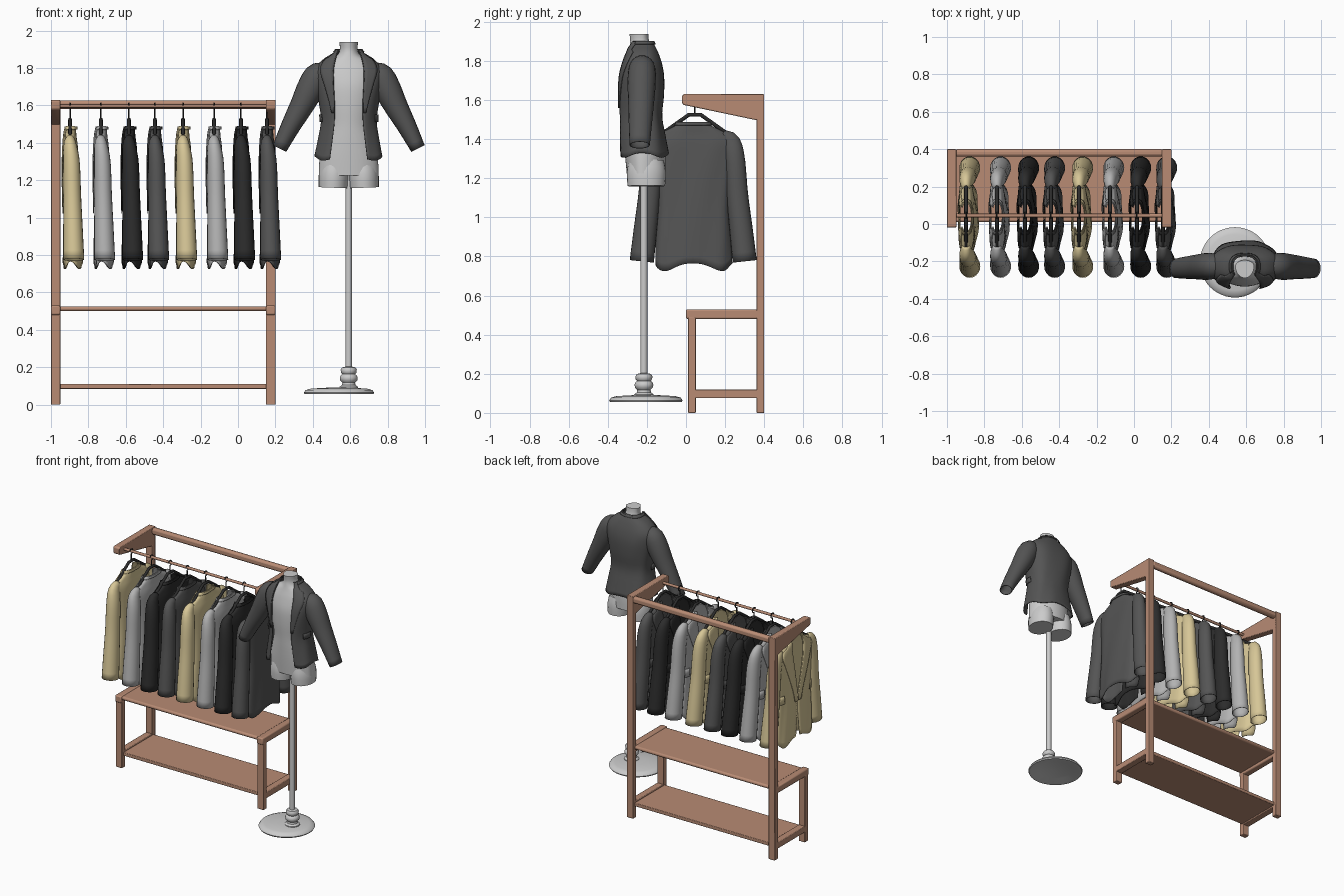
import bpy, bmesh, math
from mathutils import Vector

if "Cube" in bpy.data.objects:
    bpy.data.objects.remove(bpy.data.objects["Cube"])
pi = math.pi


def material(name, col):
    m = bpy.data.materials.new(name)
    m.diffuse_color = (*col, 1)
    m.use_nodes = True
    m.node_tree.nodes["Principled BSDF"].inputs["Base Color"].default_value = m.diffuse_color
    return m


WOOD = material("wood", (0.48, 0.26, 0.175))
TAN = material("tan_cloth", (0.68, 0.57, 0.31))
LIGHT = material("light_cloth", (0.45, 0.45, 0.45))
BLACK = material("black_cloth", (0.025, 0.025, 0.025))
DARK = material("dark_cloth", (0.09, 0.09, 0.09))


def finish(name, bm, mat=None, angle=40, loc=(0, 0, 0), bevel=0, thick=0):
    bmesh.ops.recalc_face_normals(bm, faces=bm.faces)
    me = bpy.data.meshes.new(name)
    bm.to_mesh(me)
    bm.free()
    ob = bpy.data.objects.new(name, me)
    bpy.context.collection.objects.link(ob)
    ob.location = loc
    if mat:
        me.materials.append(mat)
    bpy.ops.object.select_all(action='DESELECT')
    bpy.context.view_layer.objects.active = ob
    ob.select_set(True)
    bpy.ops.object.shade_smooth_by_angle(angle=math.radians(angle))
    if bevel:
        b = ob.modifiers.new("bevel", 'BEVEL')
        b.width, b.segments = bevel, 2
    if thick:
        s = ob.modifiers.new("cloth", 'SOLIDIFY')
        s.thickness, s.offset = thick, 0
    return ob


def box(name, x0, x1, y0, y1, z0, z1, bevel=0.004):
    prism(name, x0, x1, [(y0, z0), (y1, z0), (y1, z1), (y0, z1)], bevel)


def prism(name, x0, x1, yz, bevel=0.004):
    bm = bmesh.new()
    f = bm.faces.new([bm.verts.new((x0, y, z)) for y, z in yz])
    r = bmesh.ops.extrude_face_region(bm, geom=[f])
    bmesh.ops.translate(bm, vec=(x1 - x0, 0, 0),
                        verts=[v for v in r['geom'] if isinstance(v, bmesh.types.BMVert)])
    finish(name, bm, WOOD, bevel=bevel)


def sample(rows, t):
    # smooth interpolation through rows, t in 0..1
    n = len(rows) - 1
    i = min(int(t * n), n - 1)
    f = t * n - i
    p0, p1, p2, p3 = (rows[min(max(k, 0), n)] for k in range(i - 1, i + 3))
    return [0.5 * (2 * b + (c - a) * f + (2 * a - 5 * b + 4 * c - d) * f * f
                   + (3 * b - a - 3 * c + d) * f ** 3) for a, b, c, d in zip(p0, p1, p2, p3)]


def grid(bm, fn, nu, nv, wrap=False, caps=False):
    vs = [[bm.verts.new(fn(i / nu, j / nv)) for i in range(nu if wrap else nu + 1)]
          for j in range(nv + 1)]
    for a, b in zip(vs, vs[1:]):
        for i in range(nu):
            k = (i + 1) % len(a)
            bm.faces.new((a[i], a[k], b[k], b[i]))
    if caps:
        bm.faces.new(vs[0])
        bm.faces.new(vs[-1])


def tube(bm, path, nu=20, nv=14, side=1, caps=False):
    # path rows: x, y, z, radius across, radius in depth
    def fn(u, v):
        x, y, z, r, rd = sample(path, v)
        lo, hi = sample(path, max(v - .05, 0)), sample(path, min(v + .05, 1))
        t = (Vector(hi[:3]) - Vector(lo[:3])).normalized()
        n = t.cross(Vector((0, 1, 0))).normalized()
        p = Vector((x, y, z)) + n * r * math.cos(2 * pi * u)
        return p.x * side, p.y + rd * math.sin(2 * pi * u), p.z
    grid(bm, fn, nu, nv, True, caps)


def jacket(name, rows, sleeve, mat, loc, rot=0, hem=0.0, roll=0.4, fold=0.003):
    # rows: z, half width, front depth, back depth, opening half width
    def surf(s, t, off=0.0):
        z, a, f, b, o = sample(rows, t)
        phi = s * (pi - math.asin(min((max(o, .001) / a) ** 1.25, 1)))
        S, C = math.sin(phi), math.cos(phi)
        off += fold * math.sin(7 * phi + 8 * t) * (1 - t)
        z += hem * (1 + math.cos(4 * phi)) * max(0, 1 - 5 * t)
        return (math.copysign(abs(S) ** .8, S) * (a + off),
                math.copysign(abs(C) ** .8, C) * ((b if C > 0 else f) + off), z)

    def lapel(k):
        # folded strip with a pointed notch, tapering to the button
        def fn(u, v):
            w = .04 + .22 * min(v / .72, 1) if v < .72 else .17
            return surf(k * (1 - u * w), roll + (.98 - roll) * v, .007)
        return fn

    bm = bmesh.new()
    grid(bm, lambda u, v: surf(2 * u - 1, v), 48, 26)
    grid(bm, lambda u, v: surf(1.7 * u - .85, .9 + .1 * v, .009), 30, 3)
    for k in (1, -1):
        grid(bm, lapel(k), 4, 18)
        grid(bm, lambda u, v: surf(k * (.58 + .17 * u), .24 + .05 * v, .008), 5, 2)
        tube(bm, sleeve, side=k)
    ob = finish(name, bm, mat, 50, loc, thick=.004)
    ob.rotation_euler.z = rot


def curve(name, splines, r, mat, loc):
    cu = bpy.data.curves.new(name, 'CURVE')
    cu.dimensions, cu.bevel_depth, cu.bevel_resolution, cu.use_fill_caps = '3D', r, 2, True
    for pts in splines:
        s = cu.splines.new('POLY')
        s.points.add(len(pts) - 1)
        for p, c in zip(s.points, pts):
            p.co = (*c, 1)
    cu.materials.append(mat)
    ob = bpy.data.objects.new(name, cu)
    ob.location = loc
    bpy.context.collection.objects.link(ob)


def lathe(name, prof, loc, n=40):
    bm = bmesh.new()
    grid(bm, lambda u, v: (lambda p: (p[0] * math.cos(2 * pi * u), p[0] * math.sin(2 * pi * u), p[1]))(
        prof[round(v * (len(prof) - 1))]), n, len(prof) - 1, True, True)
    finish(name, bm, None, 40, loc)


# Wooden rack sides
for side, x in (("left", -1.0), ("right", 0.15)):
    X = x + .05
    box(side + "_back_post", x, X, .36, .40, 0, 1.625)
    box(side + "_front_leg", x, X, .01, .05, 0, .49)
    box(side + "_seat_rail", x, X, 0, .37, .48, .53, .008)
    box(side + "_foot_rail", x, X, .04, .37, .075, .12)
    prism(side + "_top_arm", x, X, [(-.02, 1.585), (-.012, 1.575), (.36, 1.497), (.40, 1.497),
                                    (.40, 1.63), (-.012, 1.63), (-.02, 1.622)])

# Shelves, top bar and hanging rod
box("seat_shelf", -.96, .16, .01, .38, .50, .526, .011)
box("lower_shelf", -.96, .16, .03, .38, .085, .11)
box("back_top_bar", -.96, .16, .36, .40, 1.58, 1.627, .014)
curve("hanging_rod", [[(-.96, 0, 0), (.16, 0, 0)]], .01, WOOD, (0, .045, 1.597))

# Hanging jackets, each with a hanger
hang_rows = [(.725, .195, .035, .065, .02), (.90, .19, .035, .06, .004), (1.06, .182, .033, .055, .003),
             (1.20, .19, .035, .05, .03), (1.31, .205, .035, .045, .05), (1.385, .21, .033, .04, .06),
             (1.43, .165, .03, .033, .06), (1.465, .095, .028, .03, .056), (1.488, .075, .025, .028, .05)]
hang_sleeve = [(.15, 0, 1.425, .02, .018), (.19, 0, 1.39, .045, .032), (.212, .008, 1.30, .05, .042),
               (.225, .012, 1.12, .053, .045), (.245, .016, .94, .057, .05), (.263, .02, .775, .06, .054)]
hooks = (-.898, -.733, -.583, -.444, -.294, -.128, .016, .155)
for i, x in enumerate(hooks):
    jacket(f"hanging_jacket_{i + 1}", hang_rows, hang_sleeve, (TAN, LIGHT, BLACK, DARK)[i % 4],
           (x, .037, 0), -pi / 2, hem=.02, roll=.22)
    curve(f"hanger_{i + 1}", [[(0, -.17, 1.425), (0, -.1, 1.475), (0, -.03, 1.525), (0, .03, 1.525),
                               (0, .1, 1.475), (0, .17, 1.425)]], .01, BLACK, (x, .045, 0))
    hook = [(0, 0, 1.525), (0, 0, 1.56)] + [
        (0, .018 * math.cos(a), 1.594 + .018 * math.sin(a))
        for a in (-pi / 2 + k * pi / 6 for k in range(9))]
    curve(f"hanger_hook_{i + 1}", [hook], .004, BLACK, (x, .045, 0))

# Mannequin torso with two thigh stumps
MX, MY = .592, -.225
torso = [(1.225, .16, .078, .12), (1.33, .155, .088, .12), (1.42, .138, .095, .1), (1.50, .124, .1, .085),
         (1.60, .14, .108, .095), (1.70, .155, .108, .10), (1.78, .155, .092, .09), (1.835, .115, .075, .07),
         (1.868, .062, .066, .05), (1.90, .048, .06, .036), (1.938, .05, .064, .032)]


def torso_point(u, v):
    z, a, f, b = sample(torso, v)
    s, c = math.sin(2 * pi * u), math.cos(2 * pi * u)
    return a * s, c * (b if c > 0 else f), z


bm = bmesh.new()
grid(bm, torso_point, 40, 40, True, True)
for k in (1, -1):
    tube(bm, [(.075, .022, 1.29, .07, .09), (.08, .022, 1.23, .08, .1), (.083, .022, 1.16, .078, .096)],
         24, 6, k, True)
finish("mannequin_torso", bm, None, 45, (MX, MY, 0))

# Jacket worn by the mannequin
worn_rows = [(1.305, .18, .12, .135, .10), (1.42, .16, .12, .115, .085), (1.52, .147, .12, .10, .075),
             (1.62, .16, .122, .11, .075), (1.72, .178, .118, .112, .08), (1.79, .18, .10, .10, .08),
             (1.845, .135, .08, .08, .07), (1.88, .08, .07, .062, .058), (1.9, .062, .064, .052, .05)]
worn_sleeve = [(.12, 0, 1.80, .03, .04), (.165, 0, 1.765, .066, .065), (.205, -.002, 1.69, .071, .07),
               (.25, -.004, 1.60, .062, .065), (.31, -.008, 1.49, .05, .058), (.37, -.012, 1.37, .038, .05)]
jacket("worn_jacket", worn_rows, worn_sleeve, DARK, (MX, MY, 0), hem=.012, roll=.3, fold=.002)

# Stand: pole, turned collar and hollow round foot
lathe("stand_pole", [(.018, .12), (.018, 1.26)], (MX, -.215, 0), 20)
lathe("stand_collar", [(.05, .08), (.05, .095), (.036, .105), (.034, .118), (.046, .13), (.048, .145),
                       (.042, .158), (.034, .163), (.042, .172), (.043, .188), (.036, .199), (.018, .203)],
      (MX, -.215, 0), 28)
lathe("stand_foot", [(.01, .075), (.12, .07), (.165, .057), (.184, .056), (.188, .064), (.178, .078),
                     (.15, .086), (.06, .091), (.01, .092)], (.54, -.205, 0), 48)
